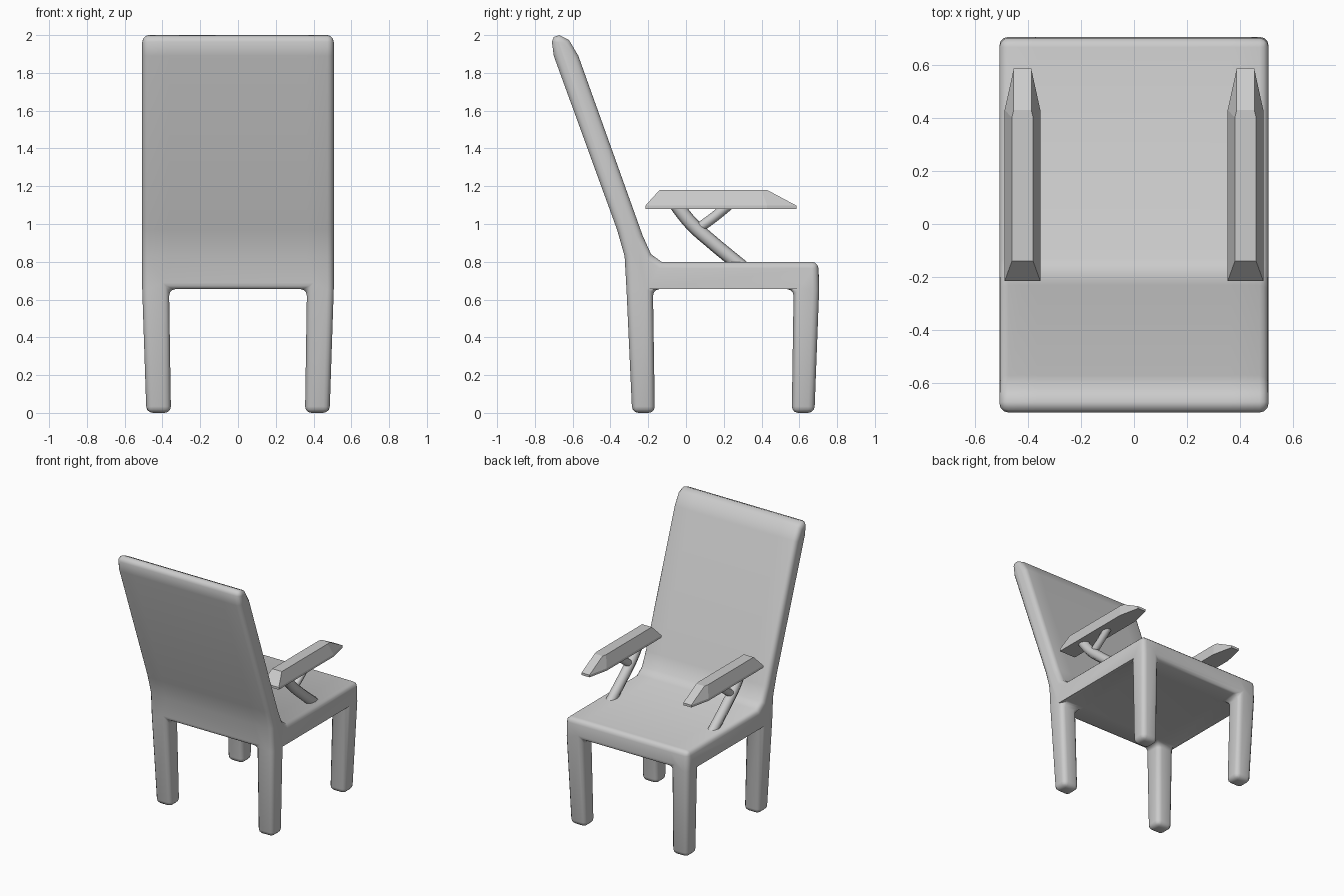
import bpy, bmesh, math

if "Cube" in bpy.data.objects:
    bpy.data.objects.remove(bpy.data.objects["Cube"])

grey = bpy.data.materials.new("plain grey")
grey.diffuse_color = (0.6, 0.6, 0.6, 1)
grey.use_nodes = True
grey.node_tree.nodes["Principled BSDF"].inputs["Base Color"].default_value = grey.diffuse_color


def finish(name, bm, bevel=0.0, segments=3, limit=55):
    bmesh.ops.recalc_face_normals(bm, faces=bm.faces[:])
    me = bpy.data.meshes.new(name)
    bm.to_mesh(me)
    bm.free()
    ob = bpy.data.objects.new(name, me)
    bpy.context.collection.objects.link(ob)
    me.materials.append(grey)
    if bevel:
        mod = ob.modifiers.new("soft edges", 'BEVEL')
        mod.width = bevel
        mod.segments = segments
        mod.limit_method = 'ANGLE'
        mod.angle_limit = math.radians(limit)
        mod.use_clamp_overlap = False
        bpy.context.view_layer.objects.active = ob
        ob.select_set(True)
        bpy.ops.object.modifier_apply(modifier=mod.name)
        bpy.ops.object.shade_smooth_by_angle(angle=math.radians(50))
        ob.select_set(False)
    return ob


# Chair body: side profile (y, z) swept over three columns in x
profile = [(-0.315, 0.655), (-0.175, 0.655), (0.57, 0.655), (0.705, 0.655),
           (0.70, 0.80), (-0.13, 0.80), (-0.185, 0.84), (-0.23, 0.94),
           (-0.57, 1.89), (-0.62, 1.975), (-0.67, 2.0), (-0.70, 1.99),
           (-0.71, 1.965), (-0.70, 1.89), (-0.365, 0.97), (-0.325, 0.83)]
columns = [-0.507, -0.365, 0.365, 0.507]
bm = bmesh.new()
rings = [[bm.verts.new((x, y, z)) for y, z in profile] for x in columns]
n = len(profile)
# Underside segment -> leg foot range in y
feet = {0: (-0.285, -0.165), 2: (0.56, 0.68)}
for c in range(3):
    for i in range(n):
        j = (i + 1) % n
        top = [rings[c][i], rings[c][j], rings[c + 1][j], rings[c + 1][i]]
        if c == 1 or i not in feet:
            bm.faces.new(top)
            continue
        # Leg tapering down to the foot
        y0, y1 = feet[i]
        x0, x1 = (-0.485, -0.355) if c == 0 else (0.355, 0.485)
        foot = [bm.verts.new((x, y, 0)) for x, y in
                ((x0, y0), (x0, y1), (x1, y1), (x1, y0))]
        bm.faces.new(foot)
        for k in range(4):
            m = (k + 1) % 4
            bm.faces.new((top[k], top[m], foot[m], foot[k]))
bm.faces.new(rings[0])
bm.faces.new(rings[3])
finish("chair_body", bm, 0.034)


def armrest(side):
    # Pad with sloped sides and a narrowed tip
    bm = bmesh.new()
    plan = [(-0.067, -0.215), (0.067, -0.215), (0.067, 0.43),
            (0.033, 0.585), (-0.033, 0.585), (-0.067, 0.43)]
    crown = [(-0.04, -0.14), (0.04, -0.14), (0.04, 0.40),
             (0.033, 0.43), (-0.033, 0.43), (-0.04, 0.40)]
    layers = [[bm.verts.new((side * 0.42 + x, y, z)) for x, y in pts]
              for pts, z in ((plan, 1.08), (plan, 1.097), (crown, 1.18))]
    for a, b in zip(layers, layers[1:]):
        for i in range(6):
            j = (i + 1) % 6
            bm.faces.new((a[i], a[j], b[j], b[i]))
    bm.faces.new(layers[0])
    bm.faces.new(layers[-1])
    finish("armrest_pad", bm)


def strut(name, side, points, radius):
    # Round support following a smooth path in the y-z plane
    cu = bpy.data.curves.new(name, 'CURVE')
    cu.dimensions = '3D'
    cu.bevel_depth = radius
    cu.bevel_resolution = 2
    cu.resolution_u = 5
    sp = cu.splines.new('BEZIER')
    sp.bezier_points.add(len(points) - 1)
    for p, (y, z) in zip(sp.bezier_points, points):
        p.co = (side * 0.42, y, z)
        p.handle_left_type = p.handle_right_type = 'AUTO'
    cu.materials.append(grey)
    ob = bpy.data.objects.new(name, cu)
    bpy.context.collection.objects.link(ob)
    bpy.context.view_layer.objects.active = ob
    ob.select_set(True)
    bpy.ops.object.convert(target='MESH')
    bpy.ops.object.shade_smooth()
    bpy.context.object.select_set(False)


for side in (-1, 1):
    armrest(side)
    strut("armrest_support", side,
          [(-0.065, 1.12), (0.03, 1.0), (0.13, 0.91), (0.30, 0.77)], 0.037)
    strut("armrest_branch", side, [(0.07, 0.98), (0.14, 1.03), (0.25, 1.12)], 0.027)
